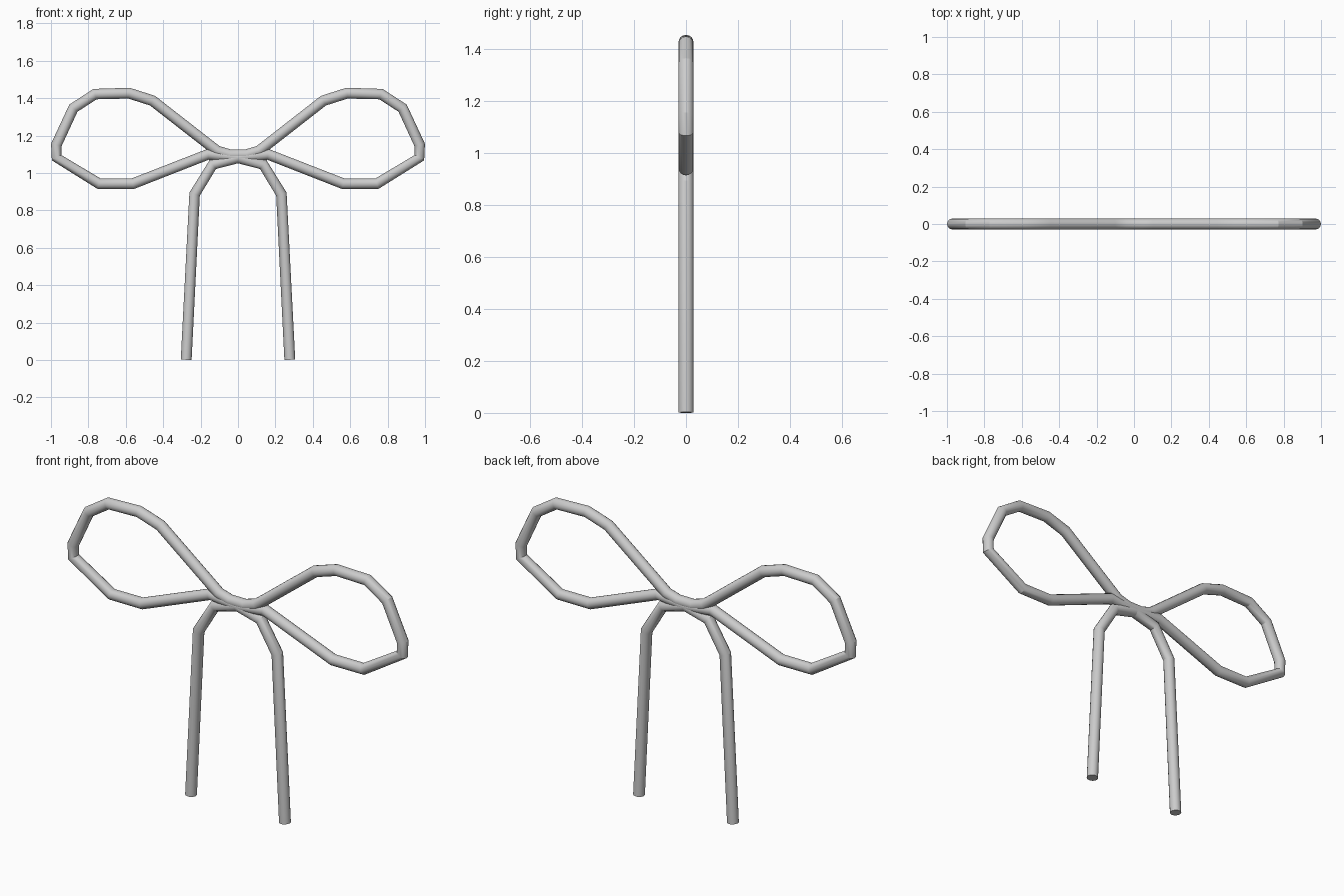
import bpy
from math import radians

if "Cube" in bpy.data.objects:
    bpy.data.objects.remove(bpy.data.objects["Cube"])

RADIUS = 0.029

# Right half of the bow outline (x, z), from the knot round the loop
leg = [(0.277, 0.0015), (0.232, 0.887), (0.135, 1.045)]
loop = [(0.16, 1.10), (0.562, 0.943), (0.743, 0.943), (0.97, 1.082),
        (0.971, 1.151), (0.88, 1.347), (0.764, 1.422), (0.583, 1.427),
        (0.457, 1.387), (0.112, 1.118), (0.045, 1.098)]


def mirrored(points):
    return [(-x, z) for x, z in points]


# One continuous ribbon: left leg, knot, right loop, left loop, knot, right leg
knot = [(0, 1.082)]
path = (mirrored(leg) + knot + loop
        + mirrored(loop)[::-1] + knot + leg[::-1])

curve = bpy.data.curves.new("bow_tube", 'CURVE')
curve.dimensions = '3D'
curve.bevel_depth = RADIUS
curve.bevel_resolution = 6
curve.use_fill_caps = True
spline = curve.splines.new('POLY')
spline.points.add(len(path) - 1)
for point, (x, z) in zip(spline.points, path):
    point.co = (x, 0, z, 1)

# Turn the tube into a mesh, keeping the bends and end caps crisp
bow = bpy.data.objects.new("bow_tube", curve)
bpy.context.collection.objects.link(bow)
bpy.context.view_layer.objects.active = bow
bow.select_set(True)
bpy.ops.object.convert(target='MESH')
bpy.ops.object.shade_smooth_by_angle(angle=radians(25))
